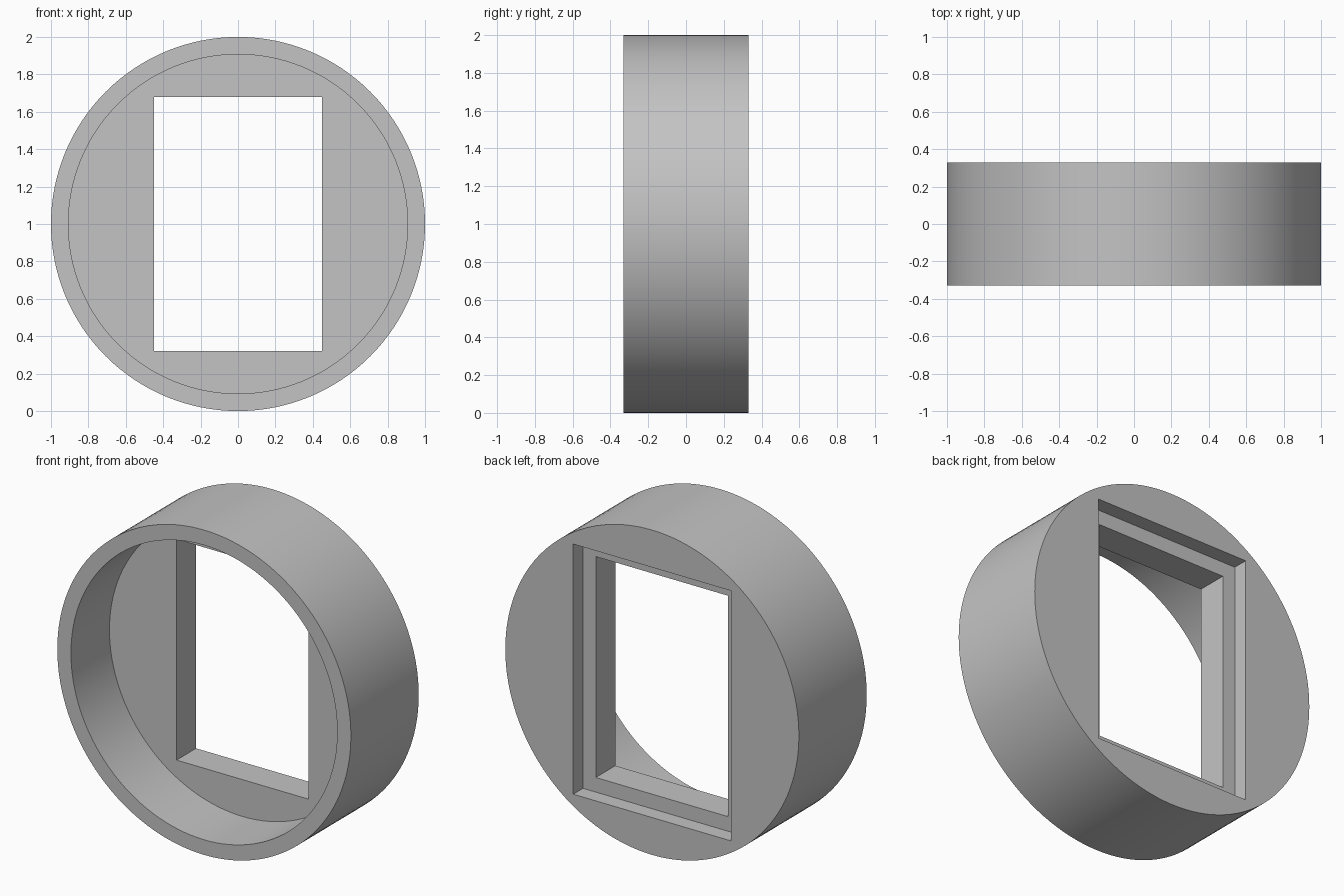
import bpy
import math

default_cube = bpy.data.objects.get("Cube")
if default_cube:
    bpy.data.objects.remove(default_cube, do_unlink=True)

CENTRE_Z = 1.0
HALF_DEPTH = 0.33
BORE_FLOOR = 0.045      # y where the round front recess ends
REBATE_FLOOR = 0.235    # y where the rectangular back recess ends
BEYOND = 0.5            # cutters overshoot the body

grey = bpy.data.materials.new("plain_grey")
grey.use_nodes = True
grey.diffuse_color = (0.55, 0.55, 0.55, 1)
grey.node_tree.nodes["Principled BSDF"].inputs["Base Color"].default_value = grey.diffuse_color


def disc(name, radius, y0, y1):
    """Cylinder lying along y, between y0 and y1."""
    bpy.ops.mesh.primitive_cylinder_add(
        vertices=128, radius=radius, depth=y1 - y0,
        location=(0, (y0 + y1) / 2, CENTRE_Z), rotation=(math.pi / 2, 0, 0))
    return finish(name)


def block(name, half_x, half_z, y0, y1):
    """Box between y0 and y1, centred on the disc axis."""
    bpy.ops.mesh.primitive_cube_add(size=1, location=(0, (y0 + y1) / 2, CENTRE_Z))
    bpy.context.object.scale = (2 * half_x, y1 - y0, 2 * half_z)
    return finish(name)


def finish(name):
    obj = bpy.context.object
    obj.name = name
    bpy.ops.object.transform_apply(location=False, rotation=True, scale=True)
    obj.data.materials.append(grey)
    return obj


# Round body
body = disc("round_frame", 1.0, -HALF_DEPTH, HALF_DEPTH)

# Round front recess, rectangular back rebate, window through the wall
cutters = [
    disc("front_recess_cutter", 0.907, -BEYOND, BORE_FLOOR),
    block("back_rebate_cutter", 0.537, 0.77, REBATE_FLOOR, BEYOND),
    block("window_cutter", 0.45, 0.68, -0.1, 0.3),
]

bpy.ops.object.select_all(action='DESELECT')
body.select_set(True)
bpy.context.view_layer.objects.active = body
for cutter in cutters:
    cutter.hide_render = True
    cut = body.modifiers.new(cutter.name, 'BOOLEAN')
    cut.operation = 'DIFFERENCE'
    cut.solver = 'EXACT'
    cut.object = cutter
    bpy.ops.object.modifier_apply(modifier=cut.name)
    bpy.data.objects.remove(cutter, do_unlink=True)

# Smooth curved walls with crisp rims
bpy.ops.object.shade_smooth_by_angle(angle=math.radians(30))
